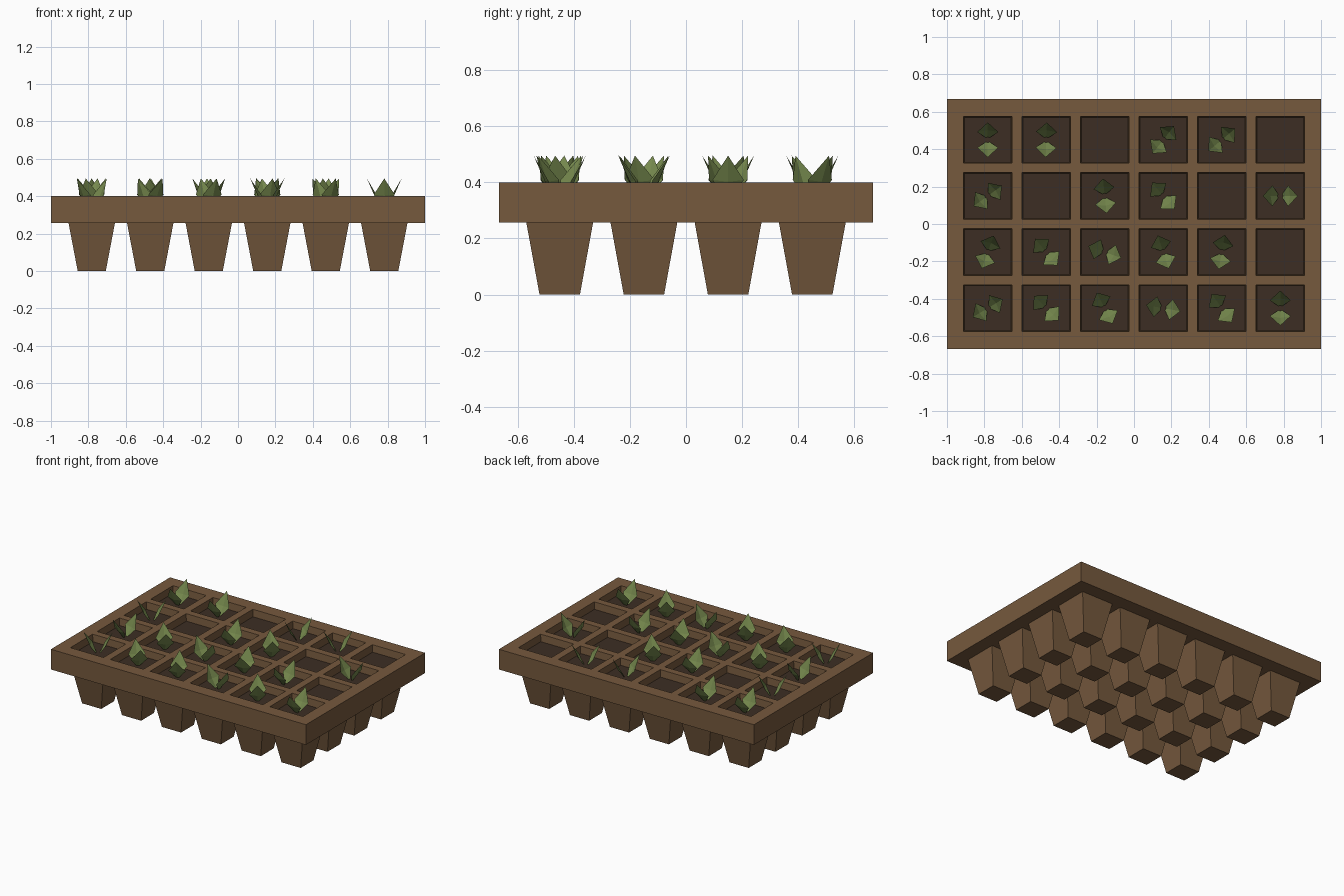
import bpy, bmesh, math
from mathutils import Vector, Matrix

if "Cube" in bpy.data.objects:
    bpy.data.objects.remove(bpy.data.objects["Cube"])


def material(name, col):
    m = bpy.data.materials.new(name)
    m.diffuse_color = (*col, 1)
    m.use_nodes = True
    m.node_tree.nodes["Principled BSDF"].inputs["Base Color"].default_value = m.diffuse_color
    return m


BROWN = material("tray brown", (0.18, 0.10, 0.047))
SOIL = material("dark soil", (0.045, 0.027, 0.017))
GREEN = material("leaf green", (0.18, 0.25, 0.075))

XS = [-0.782 + 0.3128 * i for i in range(6)]
YS = [-0.45 + 0.30 * j for j in range(4)]
HX, HY = 0.13, 0.125               # half size of a cell opening
TOP, LIP, DIRT = 0.40, 0.257, 0.35


def finish(bm, name, mat):
    bmesh.ops.remove_doubles(bm, verts=bm.verts, dist=1e-5)
    me = bpy.data.meshes.new(name)
    bm.to_mesh(me)
    bm.free()
    me.materials.append(mat)
    ob = bpy.data.objects.new(name, me)
    bpy.context.collection.objects.link(ob)
    return ob


def rect(cx, cy, hx, hy, z):
    return [Vector((cx + sx * hx, cy + sy * hy, z))
            for sx, sy in ((-1, -1), (1, -1), (1, 1), (-1, 1))]


def face(bm, pts):
    return bm.faces.new([bm.verts.new(p) for p in pts])


def band(bm, low, high):
    """Outward facing walls between two four-sided loops."""
    for k in range(4):
        n = (k + 1) % 4
        face(bm, (low[k], low[n], high[n], high[k]))


# Tray frame: grid plate with open cells, skirt and cell walls
bm = bmesh.new()
xc = [-1] + [x + s * HX for x in XS for s in (-1, 1)] + [1]
yc = [-0.667] + [y + s * HY for y in YS for s in (-1, 1)] + [0.667]
for i in range(len(xc) - 1):
    for j in range(len(yc) - 1):
        if i % 2 and j % 2:
            continue
        q = [(xc[i], yc[j]), (xc[i + 1], yc[j]),
             (xc[i + 1], yc[j + 1]), (xc[i], yc[j + 1])]
        face(bm, [(x, y, TOP) for x, y in q])
for x in XS:
    for y in YS:
        band(bm, rect(x, y, HX, HY, TOP), rect(x, y, HX - 0.005, HY - 0.005, DIRT))
band(bm, rect(0, 0, 1, 0.667, LIP), rect(0, 0, 1, 0.667, TOP))
face(bm, rect(0, 0, 1, 0.667, LIP)[::-1])
finish(bm, "tray_frame", BROWN)

# Tapered pots under the tray
bm = bmesh.new()
for x in XS:
    for y in YS:
        low = rect(x, y, 0.075, 0.072, 0)
        band(bm, low, rect(x, y, 0.124, 0.119, LIP))
        face(bm, low[::-1])
finish(bm, "pots", BROWN)

# Soil in every cell
bm = bmesh.new()
for x in XS:
    for y in YS:
        face(bm, rect(x, y, HX - 0.005, HY - 0.005, DIRT))
finish(bm, "soil", SOIL)

# Seedlings: two folded leaves in a V; one angle per cell, None = empty
ANGLES = [(31, 135, 117, 170, 125, 90),
          (70, 130, 160, 108, 80, None),
          (36, None, 96, 130, None, 0),
          (90, 88, None, 52, 40, None)]
bm = bmesh.new()
for j, row in enumerate(ANGLES):
    for i, ang in enumerate(row):
        if ang is None:
            continue
        for turn in (0, 180):
            M = (Matrix.Translation((XS[i], YS[j], 0))
                 @ Matrix.Rotation(math.radians(ang + turn), 4, 'Z'))
            base, rib, tip, left, right = [M @ Vector(p) for p in (
                (0.004, 0, 0.335), (0.052, 0, 0.402), (0.093, 0, 0.495),
                (0.042, 0.056, 0.408), (0.042, -0.056, 0.408))]
            face(bm, (base, rib, left))
            face(bm, (rib, tip, left))
            face(bm, (base, right, rib))
            face(bm, (rib, right, tip))
finish(bm, "seedling_leaves", GREEN)
